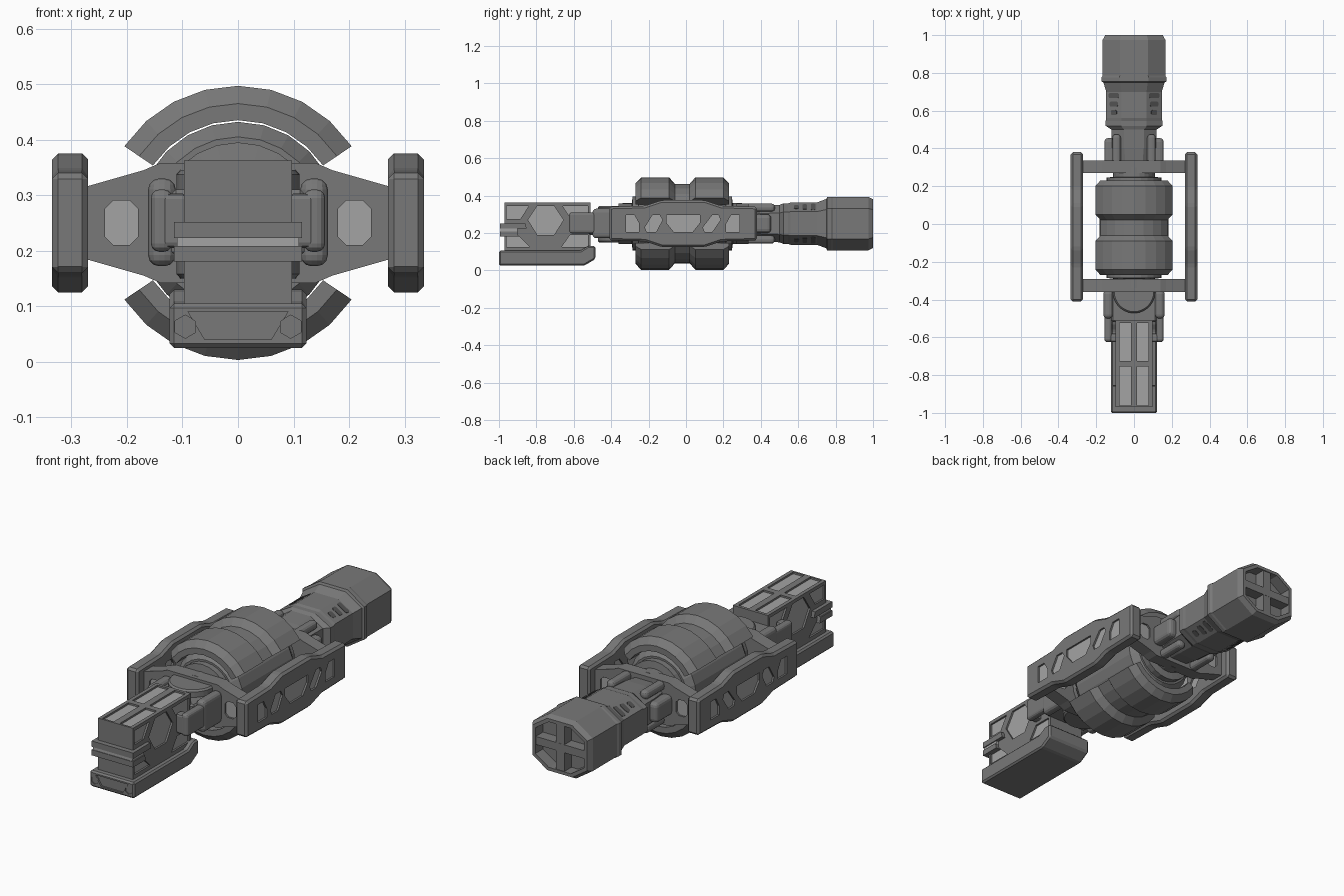
import bpy, bmesh, math
from mathutils import Matrix, Vector

if "Cube" in bpy.data.objects:
    bpy.data.objects.remove(bpy.data.objects["Cube"])


def material(name, v):
    m = bpy.data.materials.new(name)
    m.diffuse_color = (v, v, v, 1)
    m.use_nodes = True
    m.node_tree.nodes["Principled BSDF"].inputs["Base Color"].default_value = m.diffuse_color
    return m


BASE = material("mid_grey", 0.19)
LIGHT = material("light_grey", 0.37)
DARK = material("dark_grey", 0.09)


def finish(name, bm, mat):
    bmesh.ops.recalc_face_normals(bm, faces=bm.faces)
    me = bpy.data.meshes.new(name)
    bm.to_mesh(me)
    bm.free()
    me.materials.append(mat)
    ob = bpy.data.objects.new(name, me)
    bpy.context.collection.objects.link(ob)
    return ob


def place(axis, p, t):
    u, v = p
    return {'x': (t, u, v), 'y': (u, t, v), 'z': (u, v, t)}[axis]


def prisms(name, polys, axis, a, b, mat=BASE, bevel=0, segs=1):
    # extrude one or more outlines along an axis from a to b
    bm = bmesh.new()
    for pts in polys:
        lo = [bm.verts.new(place(axis, p, a)) for p in pts]
        hi = [bm.verts.new(place(axis, p, b)) for p in pts]
        bm.faces.new(lo)
        bm.faces.new(hi)
        for i in range(len(pts)):
            j = (i + 1) % len(pts)
            bm.faces.new((lo[i], lo[j], hi[j], hi[i]))
    bmesh.ops.recalc_face_normals(bm, faces=bm.faces)
    if bevel:
        bmesh.ops.bevel(bm, geom=bm.edges[:], offset=bevel, segments=segs,
                        affect='EDGES', profile=0.5)
    return finish(name, bm, mat)


def rect(u0, u1, v0, v1, c=0):
    if not c:
        return [(u0, v0), (u1, v0), (u1, v1), (u0, v1)]
    return [(u0 + c, v0), (u1 - c, v0), (u1, v0 + c), (u1, v1 - c),
            (u1 - c, v1), (u0 + c, v1), (u0, v1 - c), (u0, v0 + c)]


def box(name, x0, x1, y0, y1, z0, z1, mat=BASE, bevel=0, segs=1):
    return prisms(name, [rect(x0, x1, y0, y1)], 'z', z0, z1, mat, bevel, segs)


def carve(target, name, polys, axis, surf, sign, depth=0.012, mat=LIGHT):
    # sink pockets into a face and put a thin coloured plate at the bottom
    cut = prisms("pocket_cutter", polys, axis, surf - sign * depth, surf + sign * 0.02)
    mod = target.modifiers.new("pockets", 'BOOLEAN')
    mod.object, mod.operation, mod.solver = cut, 'DIFFERENCE', 'EXACT'
    bpy.context.view_layer.update()
    dg = bpy.context.evaluated_depsgraph_get()
    me = bpy.data.meshes.new_from_object(target.evaluated_get(dg))
    target.modifiers.clear()
    target.data = me
    bpy.data.objects.remove(cut)
    prisms(name, polys, axis, surf - sign * (depth + 0.002), surf - sign * (depth - 0.003), mat)


def rings(name, loops, mat=BASE, cap=True, closed=False):
    # skin a list of equal-length vertex loops
    bm = bmesh.new()
    vs = [[bm.verts.new(p) for p in lp] for lp in loops]
    n = len(vs[0])
    for a, b in zip(vs, vs[1:]):
        for i in range(n):
            j = (i + 1) % n
            bm.faces.new((a[i], a[j], b[j], b[i]))
    bm.faces.new(vs[0])
    bm.faces.new(vs[-1])
    return finish(name, bm, mat)


CZ = 0.25

# drum: two grooved shell sectors around a stepped core
half = [(0.04, 0.213), (0.07, 0.247), (0.22, 0.247), (0.25, 0.215), (0.25, 0.185)]
section = [(-0.02 + y, r) for y, r in half] + [(-0.02 - y, r) for y, r in reversed(half)]
for label, start in (("upper", 34), ("lower", 214)):
    loops = []
    for k in range(9):
        t = math.radians(start + 14 * k)
        loops.append([(r * math.cos(t), y, CZ + r * math.sin(t)) for y, r in section])
    rings(label + "_drum_shell", loops)

core = [(0.32, 0.11), (0.27, 0.11), (0.265, 0.145), (0.235, 0.145), (0.235, 0.155), (0.2, 0.182)]
core = [(-0.02 - y, r) for y, r in core] + [(-0.02 + y, r) for y, r in reversed(core)]
rings("drum_core", [[(r * math.cos(2 * math.pi * k / 24), y, CZ + r * math.sin(2 * math.pi * k / 24))
                     for k in range(24)] for y, r in core])

# side rails with window pockets
hump = [(-0.41, 0.09), (-0.22, 0.095), (-0.13, 0.125), (0.10, 0.125), (0.19, 0.095), (0.38, 0.09)]
outline = [(y, CZ + h) for y, h in hump] + [(y, CZ - h) for y, h in reversed(hump)]
windows = [
    [(-0.32, 0.205), (-0.25, 0.205), (-0.25, 0.25), (-0.275, 0.295), (-0.32, 0.295)],
    [(-0.21, 0.205), (-0.16, 0.205), (-0.125, 0.27), (-0.14, 0.295), (-0.18, 0.295), (-0.22, 0.23)],
    [(-0.065, 0.205), (0.035, 0.205), (0.075, 0.255), (0.075, 0.295), (-0.105, 0.295), (-0.105, 0.255)],
    [(0.10, 0.205), (0.14, 0.205), (0.185, 0.27), (0.175, 0.295), (0.14, 0.295), (0.09, 0.23)][::1],
    [(0.215, 0.205), (0.285, 0.205), (0.285, 0.295), (0.24, 0.295), (0.215, 0.25)],
]
for s, side in ((1, "right"), (-1, "left")):
    rail = prisms(side + "_rail", [outline], 'x', s * 0.27, s * 0.335, BASE, 0.011)
    carve(rail, side + "_rail_windows", windows, 'x', s * 0.335, s)
    carve(rail, side + "_rail_inner_windows", windows, 'x', s * 0.27, -s)

# cross frames joining the rails
arch = [(0.275, 0.065), (0.275, -0.065), (0.17, -0.095), (0.14, -0.108)]
frame = [(x, CZ + z) for x, z in arch] + [(-x, CZ + z) for x, z in reversed(arch)]
frame = frame[:4] + frame[4:] + [(-0.17, CZ + 0.095), (-0.14, CZ + 0.108),
                                 (0.14, CZ + 0.108), (0.17, CZ + 0.095)]
ports = [rect(0.18, 0.24, 0.21, 0.29, 0.015), rect(-0.24, -0.18, 0.21, 0.29, 0.015)]
for label, y0, y1, out in (("front", -0.36, -0.29, -1), ("rear", 0.27, 0.335, 1)):
    f = prisms(label + "_cross_frame", [frame], 'y', y0, y1)
    outer, inner = (y0, y1) if out < 0 else (y1, y0)
    carve(f, label + "_frame_ports", ports, 'y', outer, out)
    carve(f, label + "_frame_inner_ports", ports, 'y', inner, -out)

# front pivot and neck
disc = [(0.112 * math.cos(math.tau * k / 32), -0.36 + 0.112 * math.sin(math.tau * k / 32)) for k in range(32)]
prisms("front_pivot", [disc], 'z', 0.15, 0.345, BASE, 0.008)
box("front_neck", -0.12, 0.12, -0.52, -0.35, 0.19, 0.31, BASE, 0.008)

# clamping arms, front and rear, with rounded corners
for s, side in ((1, "right"), (-1, "left")):
    box(side + "_front_arm", *sorted((s * 0.118, s * 0.157)), -0.625, -0.35, 0.198, 0.31, BASE, 0.015, 3)
    box(side + "_front_arm_hook", *sorted((s * 0.09, s * 0.14)), -0.625, -0.58, 0.205, 0.303, BASE, 0.01, 2)
    box(side + "_front_arm_base", *sorted((s * 0.112, s * 0.162)), -0.50, -0.35, 0.172, 0.33, BASE, 0.02, 3)
    box(side + "_rear_arm", *sorted((s * 0.10, s * 0.157)), 0.32, 0.455, 0.2, 0.3, BASE, 0.02, 3)
    for up in (1, -1):
        box(side + "_rear_rod", *sorted((s * 0.07, s * 0.115)), 0.32, 0.475,
            CZ + up * 0.085 - 0.022, CZ + up * 0.085 + 0.022, BASE, 0.018, 3)

# front housing with pocketed top and sides
housing = box("front_housing", -0.097, 0.097, -0.97, -0.51, 0.1, 0.362)
top_panels = [rect(min(s * 0.017, s * 0.078), max(s * 0.017, s * 0.078), a, b)
              for s in (1, -1) for a, b in ((-0.96, -0.755), (-0.725, -0.525))]
carve(housing, "housing_top_panels", top_panels, 'z', 0.362, 1)
side_panels = [
    [(-0.845, 0.27), (-0.795, 0.345), (-0.705, 0.345), (-0.655, 0.27), (-0.705, 0.19), (-0.795, 0.19)],
    [(-0.96, 0.345), (-0.84, 0.345), (-0.885, 0.275), (-0.96, 0.275)],
    [(-0.66, 0.345), (-0.525, 0.345), (-0.525, 0.275), (-0.615, 0.275)],
    [(-0.96, 0.125), (-0.835, 0.125), (-0.89, 0.18), (-0.96, 0.18)],
    [(-0.665, 0.125), (-0.525, 0.125), (-0.525, 0.19), (-0.62, 0.19)],
]
for s, side in ((1, "right"), (-1, "left")):
    carve(housing, side + "_housing_panels", side_panels, 'x', s * 0.097, s)

# nose band with light strip
for label, z0, z1 in (("lower", 0.18, 0.208), ("upper", 0.223, 0.252)):
    prisms(label + "_nose_band", [[(-0.995, z0), (-0.895 + z0 - 0.18, z0),
                                   (-0.88 + z1 - 0.23, z1), (-0.995, z1)]], 'x', -0.115, 0.115)
box("nose_strip", -0.11, 0.11, -0.992, -0.9, 0.205, 0.226, LIGHT)

# lower slab with recessed nose and hex bolts
slab_side = [(-1.0, 0.025), (-0.545, 0.025), (-0.485, 0.06), (-0.485, 0.13), (-0.525, 0.13),
             (-0.565, 0.105), (-1.0, 0.105)]
slab = prisms("lower_slab", [slab_side], 'x', -0.123, 0.123, BASE, 0.008)
carve(slab, "slab_nose_recess", [[(-0.06, 0.04), (0.06, 0.04), (0.09, 0.09), (-0.09, 0.09)]],
      'y', -1.0, -1, 0.012, BASE)
hexes = [[(x + 0.021 * math.sin(math.tau * k / 6), 0.063 + 0.021 * math.cos(math.tau * k / 6))
          for k in range(6)] for x in (-0.095, 0.095)]
carve(slab, "slab_hex_bolts", hexes, 'y', -1.0, -1, 0.008, BASE)


# rear barrel: lofted octagons with a recessed end
def octagon(y, hx, hz):
    a, b = 0.45 * hx, 0.57 * hz
    q = [(hx, -b), (hx, b), (a, hz), (-a, hz), (-hx, b), (-hx, -b), (-a, -hz), (a, -hz)]
    return [(x, y, CZ + z) for x, z in q]


stations = [(0.32, 0.10, 0.085), (0.40, 0.115, 0.095), (0.50, 0.12, 0.10), (0.52, 0.15, 0.108),
            (0.545, 0.15, 0.108), (0.56, 0.147, 0.113), (0.70, 0.147, 0.113), (0.75, 0.162, 0.132),
            (0.755, 0.172, 0.143), (0.775, 0.172, 0.143), (0.785, 0.166, 0.143), (0.975, 0.166, 0.143),
            (1.0, 0.152, 0.13), (1.0, 0.135, 0.114), (0.94, 0.135, 0.114)]
rings("rear_barrel", [octagon(*st) for st in stations])
box("end_cross_horizontal", -0.14, 0.14, 0.93, 0.997, CZ - 0.02, CZ + 0.02)
box("end_cross_vertical", -0.023, 0.023, 0.93, 0.996, CZ - 0.12, CZ + 0.12)

# vent slots on the four sloped barrel faces
slope = math.atan2(0.43 * 0.113, 0.55 * 0.147)
for sx in (1, -1):
    for sz in (1, -1):
        for y, w in ((0.59, 0.018), (0.635, 0.026), (0.68, 0.032)):
            vent = prisms("vent_slot", [rect(-w, w, -0.013, 0.013, 0.006)], 'z', -0.002, 0.002, DARK)
            vent.matrix_world = (Matrix.Translation(Vector((sx * 0.1066, y, CZ + sz * 0.0887)))
                                 @ Matrix.Rotation(sx * sz * slope, 4, 'Y'))
